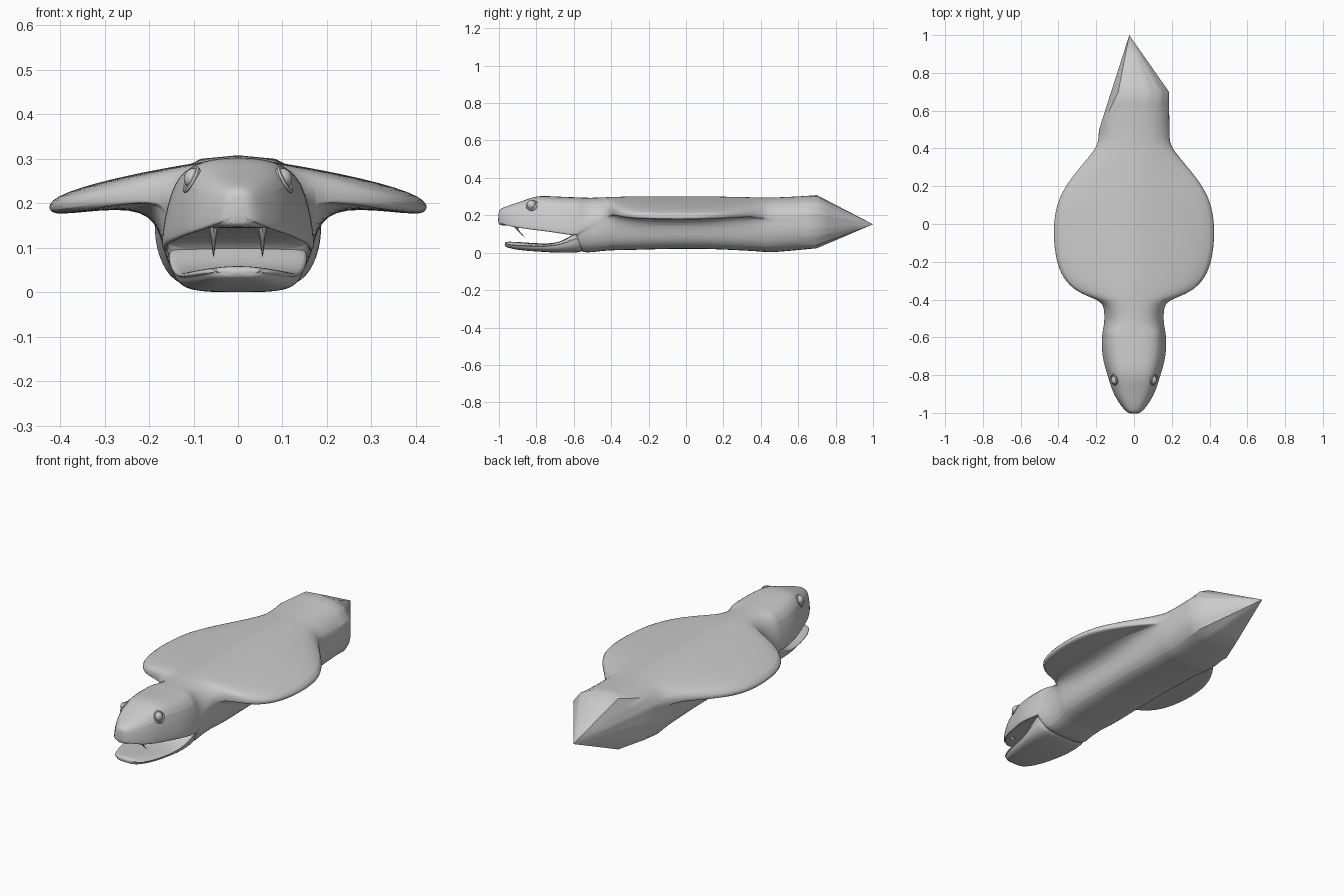
import bpy, bmesh, math
from mathutils import Vector

if "Cube" in bpy.data.objects:
    bpy.data.objects.remove(bpy.data.objects["Cube"])


def ring(y, w, b, zt, zb, ze, boxy=False):
    """Closed cross-section: w = edge/hood half width, b = belly half width, ze = edge height."""
    k = min(1, (zt - zb) / 0.2)
    t = (0.6 if boxy else 0.45) * b
    d = w - b
    h = max(0, min(1, d / 0.15))
    side = (t + (w - t) * 0.7, zt - 0.27 * (zt - ze)) if boxy else \
           (t + (w - t) * 0.6, zt - (0.36 + 0.09 * h) * (zt - ze))
    half = [(0, zt), (t, zt - 0.008 * k), side,
            (w, ze + 0.014 * k), (w, ze - 0.02 * k),
            (w - 0.12 * d, ze - 0.026 * k),
            (b + 0.2 * d, ze - (0.036 - 0.032 * h) * k),
            (b, zb + (0.6 + 0.1 * h) * (ze - zb)), (0.95 * b, zb + 0.37 * (ze - zb)),
            (0.8 * b, zb + 0.1 * (ze - zb)),
            (0.45 * b, zb), (0, zb)]
    pts = half + [(-x, z) for x, z in half[-2:0:-1]]
    return [Vector((x, y, z)) for x, z in pts]


def skin(bm, rings):
    """Bridge rings of points; the first ring is capped."""
    vs = [[bm.verts.new(p) for p in r] for r in rings]
    n = len(vs[0])
    for a, c in zip(vs, vs[1:]):
        for i in range(n):
            bm.faces.new((a[i], a[(i + 1) % n], c[(i + 1) % n], c[i]))
    bm.faces.new(vs[0])
    return vs[-1]


def finish(name, bm, levels=0):
    bmesh.ops.recalc_face_normals(bm, faces=bm.faces)
    me = bpy.data.meshes.new(name)
    bm.to_mesh(me)
    bm.free()
    ob = bpy.data.objects.new(name, me)
    bpy.context.collection.objects.link(ob)
    if levels:
        m = ob.modifiers.new("smooth", 'SUBSURF')
        m.levels = m.render_levels = levels
    bpy.ops.object.select_all(action='DESELECT')
    ob.select_set(True)
    bpy.context.view_layer.objects.active = ob
    bpy.ops.object.shade_smooth_by_angle(angle=math.radians(35))


def loft(name, rings, tip=None):
    bm = bmesh.new()
    crease = bm.edges.layers.float.new("crease_edge")
    last = skin(bm, rings)
    if tip:
        tv = bm.verts.new(tip)
        for i in range(len(last)):
            f = bm.faces.new((last[i], last[(i + 1) % len(last)], tv))
            for e in f.edges:
                e[crease] = 1.0
    else:
        bm.faces.new(last)
    finish(name, bm, 2)


# Upper head (boxy), throat wall, neck, hood and trunk in one loft
head = [
    (-1.005, .025, .022, .225, .15, .175), (-.985, .052, .042, .24, .146, .168),
    (-.93, .092, .082, .26, .144, .155), (-.87, .12, .11, .28, .144, .15),
    (-.80, .14, .128, .307, .142, .144), (-.72, .165, .147, .304, .134, .135),
    (-.64, .172, .158, .30, .123, .123), (-.595, .169, .158, .299, .112, .12),
    (-.575, .167, .16, .298, .002, .13)]
trunk = [
    (-.52, .156, .153, .296, .001, .16),
    (-.46, .157, .157, .297, .008, .19), (-.415, .167, .165, .30, .012, .225),
    (-.39, .225, .172, .30, .013, .228), (-.355, .31, .174, .302, .014, .216),
    (-.29, .378, .176, .303, .015, .206), (-.19, .416, .176, .303, .018, .201),
    (-.06, .43, .176, .303, .021, .199), (.06, .422, .176, .303, .021, .2),
    (.16, .39, .177, .303, .019, .204), (.26, .322, .178, .301, .014, .21),
    (.35, .242, .18, .299, .01, .216), (.42, .19, .185, .297, .004, .212),
    (.465, .188, .188, .297, .001, .20)]
# Last ring of the tail, swept forward on the left
end = ring(.7, .185, .185, .308, .024, .2)
for p in end:
    if p.x < -0.09:
        p.y -= 0.2 * min(1, (-p.x - 0.09) / 0.085)
loft("body_with_hood", [ring(*s, boxy=True) for s in head] + [ring(*s) for s in trunk] + [end],
     tip=(-.025, 1.0, .152))

# Lower jaw, running into the neck
loft("lower_jaw", [ring(*s) for s in [
    (-.97, .05, .045, .058, .034, .05), (-.945, .08, .07, .06, .024, .046),
    (-.88, .108, .097, .057, .012, .043), (-.79, .127, .118, .05, .006, .04),
    (-.71, .14, .132, .05, .001, .043), (-.65, .151, .143, .068, 0, .06),
    (-.60, .158, .15, .105, 0, .09), (-.53, .148, .143, .13, .006, .10)]])

for s in (-1, 1):
    side = "right" if s > 0 else "left"
    # Curved fang
    bm = bmesh.new()
    path = [(-.915, .16, .014), (-.91, .138, .0095), (-.897, .118, .0055),
            (-.878, .098, .0035), (-.86, .08, .0008)]
    bm.faces.new(skin(bm, [[(s * .055 + r * math.cos(i * math.pi / 4),
                             y + r * math.sin(i * math.pi / 4), z) for i in range(8)]
                           for y, z, r in path]))
    finish("fang_" + side, bm)
    # Eye and lid rim, sunk into the head
    bpy.ops.mesh.primitive_uv_sphere_add(segments=20, ring_count=12, radius=.024,
                                         location=(s * .098, -.826, .255))
    bpy.context.object.name = "eye_" + side
    bpy.ops.object.shade_smooth_by_angle(angle=math.radians(40))
    bpy.ops.mesh.primitive_torus_add(major_segments=24, minor_segments=8,
                                     major_radius=.027, minor_radius=.006,
                                     location=(s * .105, -.823, .253),
                                     rotation=(math.radians(12), s * math.radians(62), 0))
    bpy.context.object.name = "eyelid_" + side
    bpy.ops.object.shade_smooth_by_angle(angle=math.radians(40))
